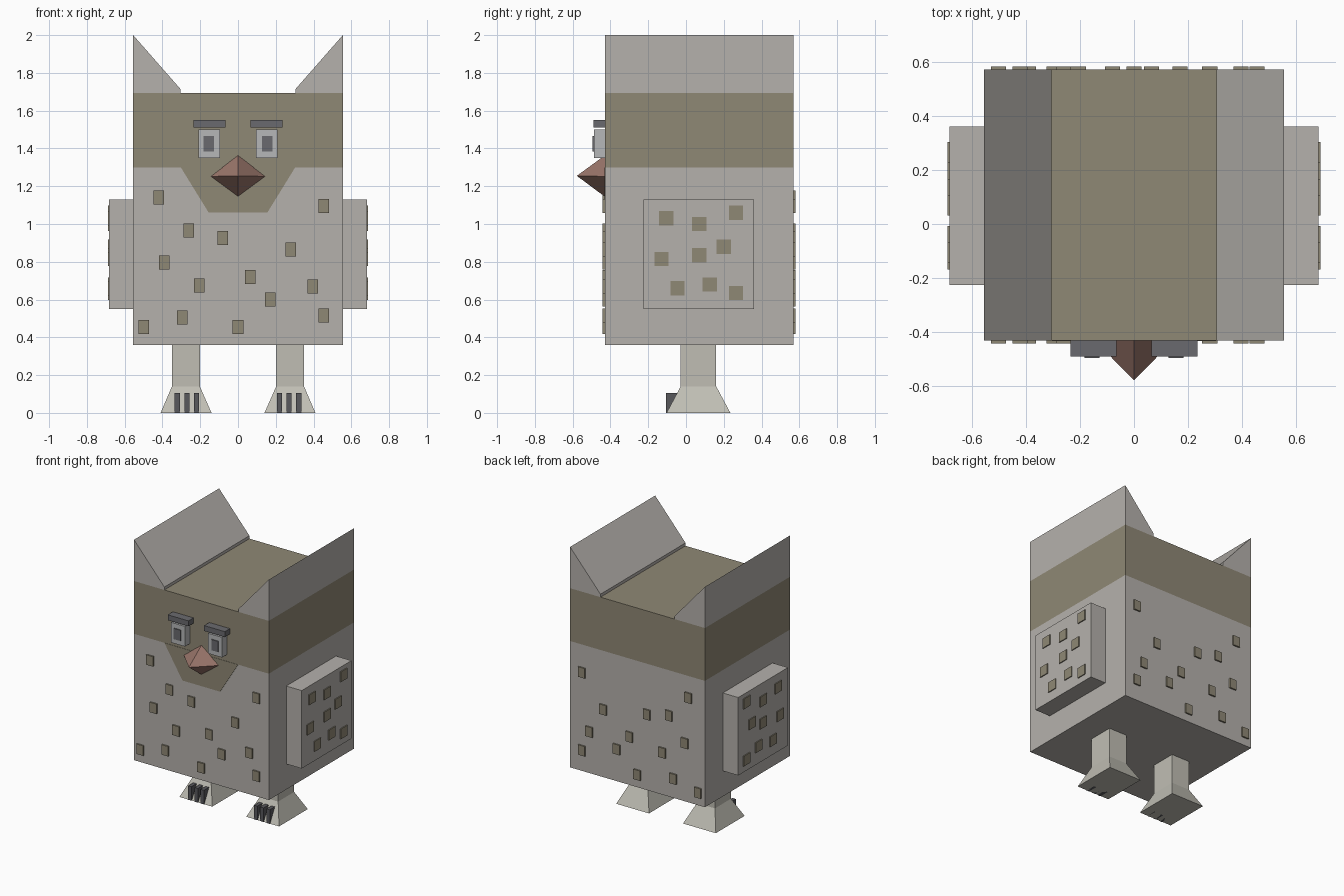
import bpy
import bmesh
from mathutils import Vector

cube = bpy.data.objects.get("Cube")
if cube:
    bpy.data.objects.remove(cube, do_unlink=True)


def material(name, rgb):
    """Flat material from 0-255 sRGB values."""
    lin = [((c / 255 + 0.055) / 1.055) ** 2.4 for c in rgb] + [1]
    m = bpy.data.materials.new(name)
    m.use_nodes = True
    m.diffuse_color = lin
    bsdf = m.node_tree.nodes["Principled BSDF"]
    bsdf.inputs["Base Color"].default_value = lin
    bsdf.inputs["Roughness"].default_value = 0.9
    return m


GREY = material("feather_grey", (181, 177, 172))
OLIVE = material("olive_brown", (143, 136, 117))
LEG = material("leg_grey", (192, 190, 180))
EYE = material("eye_pale_grey", (182, 183, 184))
DARK = material("brow_dark_grey", (106, 106, 110))
CLAW = material("claw_charcoal", (88, 88, 92))
BEAK = material("beak_brown", (153, 117, 106))


def finish(name, bm, *mats):
    bmesh.ops.recalc_face_normals(bm, faces=bm.faces[:])
    mesh = bpy.data.meshes.new(name)
    bm.to_mesh(mesh)
    bm.free()
    for m in mats:
        mesh.materials.append(m)
    obj = bpy.data.objects.new(name, mesh)
    bpy.context.collection.objects.link(obj)
    return obj


def add_box(bm, lo, hi):
    lo, hi = Vector(lo), Vector(hi)
    verts = bmesh.ops.create_cube(bm, size=1)["verts"]
    for v in verts:
        v.co = (lo + hi) / 2 + v.co * (hi - lo)
    return verts


def box(name, mat, lo, hi):
    bm = bmesh.new()
    add_box(bm, lo, hi)
    return finish(name, bm, mat)


def prism(name, mat, profile, y0, y1):
    """Extrude an x-z profile along y."""
    bm = bmesh.new()
    face = bm.faces.new([bm.verts.new((x, y0, z)) for x, z in profile])
    ext = bmesh.ops.extrude_face_region(bm, geom=[face])["geom"]
    moved = [g for g in ext if isinstance(g, bmesh.types.BMVert)]
    bmesh.ops.translate(bm, verts=moved, vec=(0, y1 - y0, 0))
    return finish(name, bm, mat)


def mirrored(obj):
    """Give the part a twin on the other side of x = 0."""
    obj.modifiers.new("mirror", "MIRROR")
    return obj


W, FRONT, BACK, BAND, ROOF = 0.555, -0.43, 0.57, 1.30, 1.693

# Body with an olive band around the head
bm = bmesh.new()
add_box(bm, (-W, FRONT, 0.36), (W, BACK, ROOF))
bmesh.ops.bisect_plane(bm, geom=bm.verts[:] + bm.edges[:] + bm.faces[:],
                       plane_co=(0, 0, BAND), plane_no=(0, 0, 1))
for f in bm.faces:
    f.material_index = int(f.calc_center_median().z > BAND)
finish("body", bm, GREY, OLIVE)

# Face mask, a thin plate below the band
prism("face_mask", OLIVE,
      [(-0.303, BAND), (-0.155, 1.06), (0.155, 1.06), (0.303, BAND)],
      FRONT - 0.002, FRONT + 0.002)

# Ears running the full depth of the head
mirrored(prism("ears", GREY,
               [(W, ROOF), (W, 2.0), (0.305, 1.715), (0.305, ROOF)],
               FRONT, BACK))

# Eyes, pupils and brows
mirrored(box("eyes", EYE, (0.095, -0.488, 1.35), (0.21, FRONT, 1.50)))
mirrored(box("pupils", DARK, (0.127, -0.495, 1.385), (0.183, -0.48, 1.465)))
mirrored(box("brows", DARK, (0.065, -0.49, 1.51), (0.235, FRONT, 1.55)))

# Beak: four-sided pyramid
bm = bmesh.new()
rim = [bm.verts.new((x, FRONT, z)) for x, z in
       [(-0.145, 1.252), (0, 1.145), (0.145, 1.252), (0, 1.363)]]
tip = bm.verts.new((0, -0.578, 1.255))
bm.faces.new(rim)
for i in range(4):
    bm.faces.new((rim[i], rim[(i + 1) % 4], tip))
finish("beak", bm, BEAK)

# Wings
mirrored(box("wings", GREY, (W, -0.225, 0.55), (0.682, 0.36, 1.13)))

# Square spots on the wings
bm = bmesh.new()
for y, z in [(-0.105, 1.03), (0.07, 1.0), (0.265, 1.06), (0.2, 0.88),
             (-0.13, 0.815), (0.07, 0.835), (-0.045, 0.66),
             (0.125, 0.68), (0.265, 0.635)]:
    add_box(bm, (0.675, y - 0.038, z - 0.038), (0.689, y + 0.038, z + 0.038))
mirrored(finish("wing_spots", bm, OLIVE))

# Spots on the chest, repeated on the back
bm = bmesh.new()
for x, z in [(-0.42, 1.14), (-0.26, 0.965), (-0.08, 0.925), (-0.39, 0.795),
             (-0.205, 0.675), (0.065, 0.72), (0.28, 0.865), (0.455, 1.095),
             (0.395, 0.67), (0.17, 0.6), (0.455, 0.515), (0, 0.455),
             (-0.295, 0.505), (-0.5, 0.455)]:
    for y in (FRONT, BACK):
        add_box(bm, (x - 0.028, y - 0.011, z - 0.037),
                (x + 0.028, y + 0.011, z + 0.037))
finish("body_spots", bm, OLIVE)

# Legs flaring into feet
bm = bmesh.new()
add_box(bm, (0.202, -0.028, 0.14), (0.35, 0.16, 0.37))
sole = [f for f in bm.faces if f.normal.z < -0.5 or
        f.calc_center_median().z < 0.141]
ext = bmesh.ops.extrude_face_region(bm, geom=sole)["geom"]
for v in ext:
    if isinstance(v, bmesh.types.BMVert):
        v.co = (0.14 if v.co.x < 0.27 else 0.41,
                -0.103 if v.co.y < 0 else 0.235, 0)
bmesh.ops.delete(bm, geom=sole, context="FACES")
mirrored(finish("legs", bm, LEG))

# Three claws on each foot
bm = bmesh.new()
for x in (0.22, 0.27, 0.322):
    add_box(bm, (x - 0.014, -0.106, 0), (x + 0.014, -0.03, 0.105))
mirrored(finish("claws", bm, CLAW))
